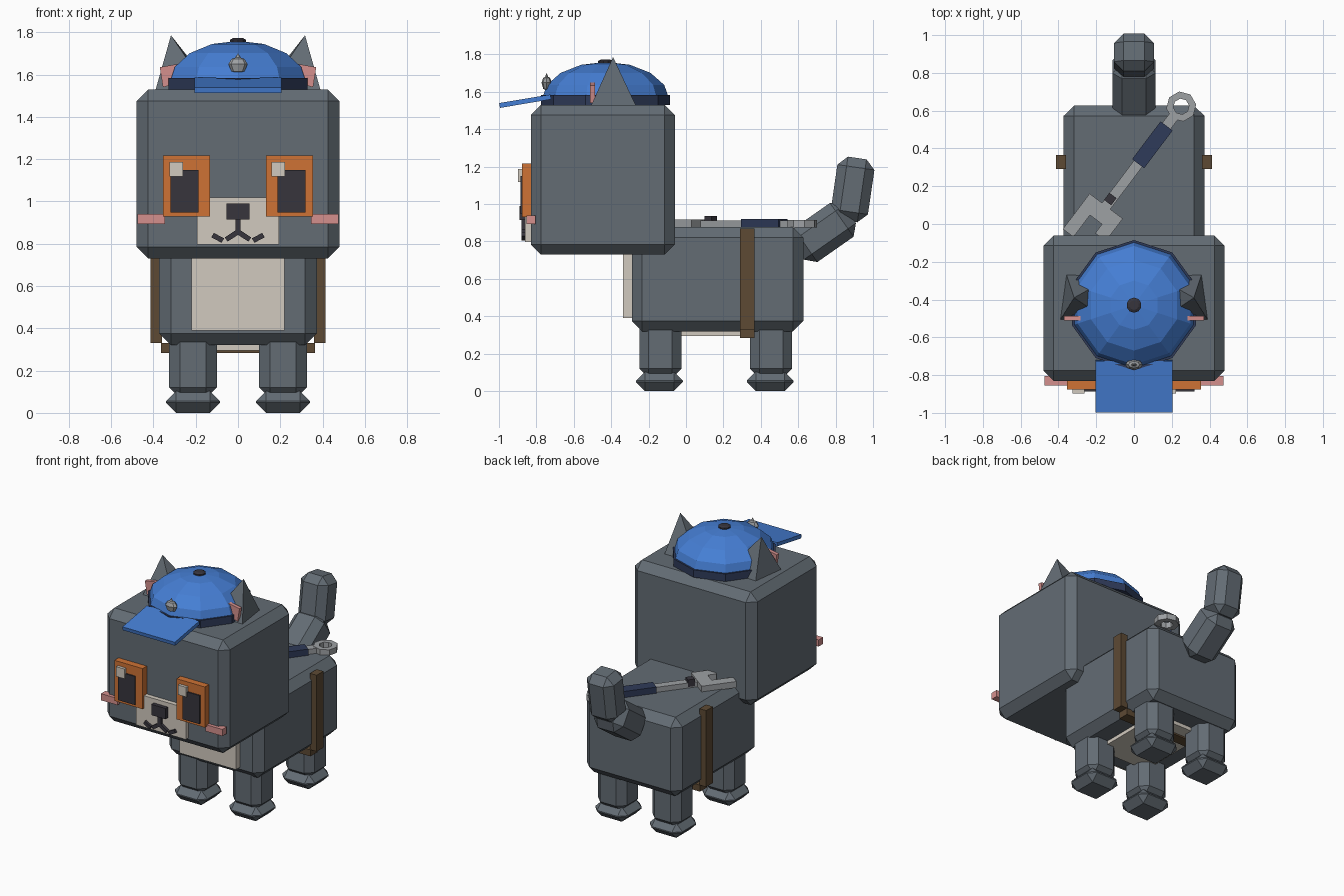
import bpy, bmesh, math
from mathutils import Matrix, Vector

if "Cube" in bpy.data.objects:
    bpy.data.objects.remove(bpy.data.objects["Cube"])

COLOURS = {
    "grey_fur": (0.125, 0.150, 0.175), "cream": (0.64, 0.59, 0.52),
    "orange": (0.62, 0.17, 0.035), "dark": (0.038, 0.035, 0.046),
    "pink": (0.66, 0.28, 0.27), "blue": (0.06, 0.21, 0.66),
    "navy": (0.028, 0.043, 0.10), "brown": (0.11, 0.068, 0.034),
    "silver": (0.34, 0.355, 0.37),
}
MATS = {}
for key, rgb in COLOURS.items():
    MATS[key] = bpy.data.materials.new(key)
    MATS[key].diffuse_color = (*rgb, 1)


def finish(name, bm, mat, matrix=Matrix()):
    bmesh.ops.remove_doubles(bm, verts=bm.verts, dist=1e-5)
    bmesh.ops.recalc_face_normals(bm, faces=bm.faces)
    bm.transform(matrix)
    mesh = bpy.data.meshes.new(name)
    bm.to_mesh(mesh)
    bm.free()
    mesh.materials.append(MATS[mat])
    obj = bpy.data.objects.new(name, mesh)
    bpy.context.collection.objects.link(obj)
    return obj


def box(name, centre, size, mat, bevel=0, axis="X", angle=0, parent=Matrix()):
    """Box with optional chamfered edges, turned about one axis (degrees)."""
    bm = bmesh.new()
    bmesh.ops.create_cube(bm, size=1)
    bmesh.ops.scale(bm, vec=size, verts=bm.verts)
    if bevel:
        bmesh.ops.bevel(bm, geom=bm.edges[:], offset=bevel, segments=1,
                        affect='EDGES', profile=0.5)
    m = Matrix.Translation(centre) @ Matrix.Rotation(math.radians(angle), 4, axis)
    return finish(name, bm, mat, parent @ m)


def span(name, x, y, z, mat, bevel=0):
    """Box given by its extents."""
    c = [(a + b) / 2 for a, b in (x, y, z)]
    s = [abs(b - a) for a, b in (x, y, z)]
    return box(name, c, s, mat, bevel)


def prism(name, points, depth, mat, matrix):
    """Flat outline in local xy, extruded along local z."""
    bm = bmesh.new()
    face = bm.faces.new([bm.verts.new((x, y, 0)) for x, y in points])
    out = bmesh.ops.extrude_face_region(bm, geom=[face])
    verts = [v for v in out["geom"] if isinstance(v, bmesh.types.BMVert)]
    bmesh.ops.translate(bm, vec=(0, 0, depth), verts=verts)
    return finish(name, bm, mat, matrix)


def lathe(name, profile, n, mat, matrix):
    """Closed (radius, height) outline turned about local z."""
    bm = bmesh.new()
    rings = []
    for i in range(n):
        a = math.pi / 2 + i * math.tau / n
        rings.append([bm.verts.new((r * math.cos(a), r * math.sin(a), z)) for r, z in profile])
    k = len(profile)
    for i in range(n):
        a, b = rings[i], rings[(i + 1) % n]
        for j in range(k):
            j2 = (j + 1) % k
            if profile[j][0] == 0 and profile[j2][0] == 0:
                continue
            if profile[j][0] == 0:
                bm.faces.new((a[j], a[j2], b[j2]))
            elif profile[j2][0] == 0:
                bm.faces.new((a[j], a[j2], b[j]))
            else:
                bm.faces.new((a[j], a[j2], b[j2], b[j]))
    loose = [v for v in bm.verts if not v.link_faces and v.co.xy.length > 1e-6]
    bmesh.ops.delete(bm, geom=loose, context='VERTS')
    return finish(name, bm, mat, matrix)


# Head, body, chest and belly
span("head", (-0.48, 0.48), (-0.83, -0.06), (0.73, 1.53), "grey_fur", 0.055)
span("body", (-0.373, 0.373), (-0.29, 0.627), (0.32, 0.877), "grey_fur", 0.055)
span("chest_patch", (-0.22, 0.22), (-0.337, -0.27), (0.39, 0.78), "cream")
span("belly_patch", (-0.2, 0.2), (-0.12, 0.45), (0.295, 0.34), "cream")

# Legs and paws
for side, s in (("right", -1), ("left", 1)):
    for end, y in (("front", -0.137), ("back", 0.455)):
        box(f"{end}_{side}_leg", (s * 0.213, y, 0.235), (0.225, 0.225, 0.33), "grey_fur", 0.05)
        box(f"{end}_{side}_paw", (s * 0.213, y - 0.005, 0.052), (0.255, 0.25, 0.104), "grey_fur", 0.048)

# Tail in two chamfered segments
box("tail_base", (0, 0.736, 0.848), (0.23, 0.22, 0.34), "grey_fur", 0.052, "X", -55)
box("tail_tip", (0, 0.891, 1.078), (0.212, 0.2, 0.34), "grey_fur", 0.05, "X", -8.3)

# Face
for side, s, hx in (("right", -1, -0.293), ("left", 1, 0.191)):
    span(f"{side}_eye", (s * 0.133, s * 0.354), (-0.877, -0.82), (0.93, 1.217), "orange")
    span(f"{side}_pupil", (s * 0.187, s * 0.319), (-0.886, -0.86), (0.948, 1.15), "dark")
    span(f"{side}_eye_highlight", (hx - 0.032, hx + 0.032), (-0.897, -0.87), (1.118, 1.187), "cream")
    span(f"{side}_cheek", (s * 0.345, s * 0.475), (-0.854, -0.805), (0.893, 0.94), "pink")
    # Mouth curls
    box(f"{side}_mouth_inner", (s * 0.03, -0.87, 0.837), (0.062, 0.02, 0.024), "dark", 0, "Y", s * 33)
    box(f"{side}_mouth_outer", (s * 0.096, -0.87, 0.828), (0.055, 0.02, 0.024), "dark", 0, "Y", s * -28)
span("muzzle", (-0.195, 0.195), (-0.862, -0.82), (0.797, 1.02), "cream")
span("nose", (-0.055, 0.055), (-0.89, -0.85), (0.914, 0.99), "dark")
span("mouth_line", (-0.012, 0.012), (-0.88, -0.855), (0.845, 0.92), "dark")

# Ears: leaning four-sided cones with pink inner plates
for side, s in (("right", -1), ("left", 1)):
    bm = bmesh.new()
    base = [bm.verts.new((s * x, y, 1.51)) for x, y in
            ((0.395, -0.515), (0.36, -0.26), (0.1, -0.27), (0.13, -0.515))]
    tip = bm.verts.new((s * 0.317, -0.39, 1.786))
    bm.faces.new(base)
    for i in range(4):
        bm.faces.new((base[i], base[(i + 1) % 4], tip))
    finish(f"{side}_ear", bm, "grey_fur")
    prism(f"{side}_inner_ear",
          [(s * x, z) for x, z in ((0.26, 1.655), (0.37, 1.635), (0.355, 1.54), (0.29, 1.56))],
          0.026, "pink", Matrix.Translation((0, -0.486, 0)) @ Matrix.Rotation(math.pi / 2, 4, 'X'))

# Cap: ten-sided dome, band, button, brim and badge
cap = Matrix.Translation((0, -0.43, 1.56))
dome = [(0.34 * math.cos(a), 0.2 * math.sin(a)) for a in (i * math.pi / 8 for i in range(4))]
lathe("cap_dome", dome + [(0, 0.2), (0, 0)], 10, "blue", cap)
lathe("cap_band", [(0, -0.03), (0.345, -0.03), (0.345, 0.023), (0, 0.023)], 10, "navy", cap)
lathe("cap_button", [(0, 0.18), (0.04, 0.18), (0.04, 0.205), (0.025, 0.213), (0, 0.213)], 10, "dark", cap)
box("cap_brim", (0, -0.86, 1.55), (0.41, 0.277, 0.026), "blue", 0, "X", 9.5)
lathe("cap_badge", [(0, -0.04), (0.03, -0.035), (0.046, 0), (0.03, 0.025), (0.014, 0.03), (0, 0.052)],
      8, "silver", Matrix.Translation((0, -0.745, 1.65)) @ Matrix.Diagonal((1, 0.6, 1, 1)))

# Strap around the sides and underside
for side, s in (("right", -1), ("left", 1)):
    span(f"{side}_strap", (s * 0.36, s * 0.413), (0.29, 0.365), (0.33, 0.87), "brown")
span("under_strap", (-0.365, 0.365), (0.288, 0.365), (0.284, 0.33), "brown")

# Spanner lying diagonally on the back (local x runs along the tool)
tool = Matrix.Translation((0.25, 0.622, 0.895)) @ Matrix.Rotation(math.radians(53), 4, 'Z')
lathe("spanner_ring", [(0.042, -0.02), (0.08, -0.02), (0.08, 0.02), (0.042, 0.02)], 8, "silver", tool)
box("spanner_shaft", (-0.375, 0, 0), (0.61, 0.055, 0.036), "silver", parent=tool)
box("spanner_grip", (-0.254, 0, 0), (0.25, 0.08, 0.052), "navy", parent=tool)
box("spanner_knob", (-0.617, 0.005, 0.015), (0.047, 0.047, 0.05), "dark", parent=tool)
prism("spanner_jaw", [(-0.66, 0.11), (-0.895, 0.11), (-0.895, 0.04), (-0.75, 0.04),
                      (-0.75, -0.04), (-0.81, -0.04), (-0.81, -0.11), (-0.66, -0.11)],
      0.044, "silver", tool @ Matrix.Translation((0, 0, -0.022)))

for m in bpy.data.materials:
    if m.users and not m.is_grease_pencil:
        m.use_nodes = True
        m.node_tree.nodes["Principled BSDF"].inputs["Base Color"].default_value = m.diffuse_color
